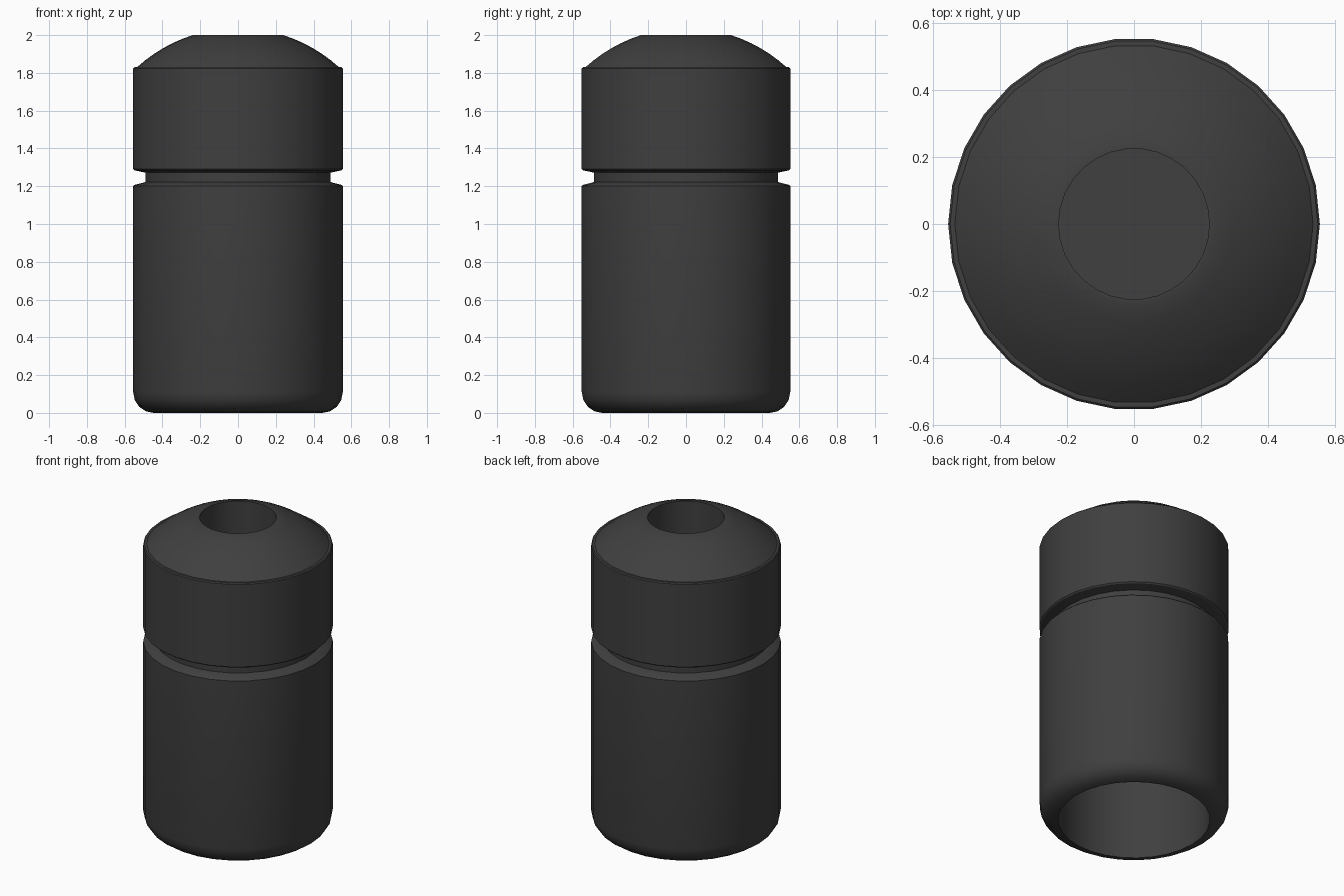
import bpy, bmesh, math

cube = bpy.data.objects.get("Cube")
if cube:
    bpy.data.objects.remove(cube, do_unlink=True)

SIDES = 30

black = bpy.data.materials.new("matte black")
black.use_nodes = True
colour = (0.05, 0.05, 0.05, 1)
black.diffuse_color = colour
black.node_tree.nodes["Principled BSDF"].inputs["Base Color"].default_value = colour


def arc(cx, cz, radius, start, end, steps):
    """Points on a circle in the profile plane, angles in degrees from +x."""
    angles = [math.radians(start + (end - start) * i / steps) for i in range(steps + 1)]
    return [(cx + radius * math.cos(a), cz + radius * math.sin(a)) for a in angles]


def lathe(name, profile):
    """Spin a closed-on-axis profile of (radius, height) around z."""
    bm = bmesh.new()
    rings = []
    for r, z in profile:
        if r == 0:
            rings.append([bm.verts.new((0, 0, z))] * SIDES)
        else:
            rings.append([bm.verts.new((r * math.cos(math.tau * i / SIDES),
                                        r * math.sin(math.tau * i / SIDES), z))
                          for i in range(SIDES)])
    for low, high in zip(rings, rings[1:]):
        for i in range(SIDES):
            j = (i + 1) % SIDES
            corners = list(dict.fromkeys((low[i], low[j], high[j], high[i])))
            bm.faces.new(corners)
    bmesh.ops.recalc_face_normals(bm, faces=bm.faces)
    mesh = bpy.data.meshes.new(name)
    bm.to_mesh(mesh)
    bm.free()
    obj = bpy.data.objects.new(name, mesh)
    bpy.context.collection.objects.link(obj)
    mesh.materials.append(black)
    bpy.ops.object.select_all(action="DESELECT")
    obj.select_set(True)
    bpy.context.view_layer.objects.active = obj
    bpy.ops.object.shade_smooth_by_angle(angle=math.radians(32))
    return obj


# Socket open at the bottom, rounded foot, straight wall, groove, collar, dome, top bore
socket = [(0, 0.95), (0.445, 0.95), (0.445, 0)]
foot = arc(0.445, 0.11, 0.11, -90, 0, 4)[1:]
groove = [(0.555, 1.2), (0.548, 1.207), (0.49, 1.222),
          (0.49, 1.272), (0.548, 1.284), (0.555, 1.291)]
collar = [(0.555, 1.824), (0.549, 1.83), (0.535, 1.83)]
dome = arc(0, 1.243, 0.794, 47.7, 72.4, 6)[1:]
bore = [(0.225, 2.0), (0.225, 1.25), (0, 1.25)]

lathe("cap_body", socket + foot + groove + collar + dome + bore)
